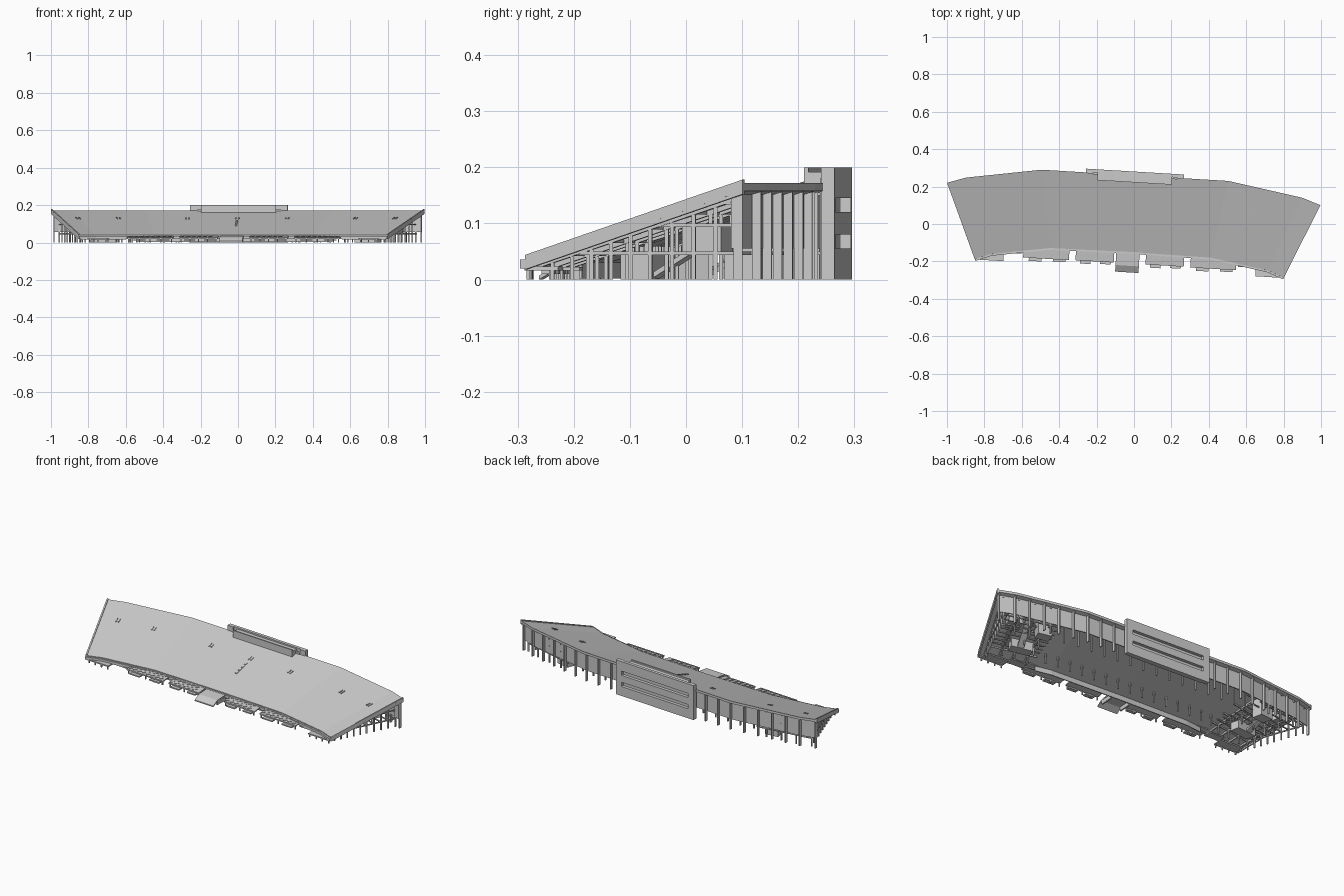
import bpy, bmesh, math
from mathutils import Vector, Matrix

if "Cube" in bpy.data.objects:
    bpy.data.objects.remove(bpy.data.objects["Cube"])

# the building is symmetric about its own axis, turned slightly in plan
TURN = Matrix.Rotation(math.radians(-3.43), 4, 'Z') @ Matrix.Translation((-0.011, 0, 0))
# half plan: (back u, back v, front u, front v), keyed by back u
PLAN = [(0, .26, 0, -.15), (.5, .26, .43, -.155), (.9, .194, .74, -.205), (1, .16, .828, -.238)]
Z_BACK, Z_FRONT, THICK = .172, .04, .014


def P(s, t, dz=0):
    """Point on the roof: s across (-1..1), t from back (0) to front (1)."""
    a = min(abs(s), 1)
    for p, q in zip(PLAN, PLAN[1:]):
        if a <= q[0] + 1e-6:
            f = (a - p[0]) / (q[0] - p[0])
            bu, bv, fu, fv = [i + (j - i) * f for i, j in zip(p, q)]
            break
    sign = 1 if s >= 0 else -1
    return Vector((sign * (bu + (fu - bu) * t), bv + (fv - bv) * t,
                   Z_BACK + (Z_FRONT - Z_BACK) * t + dz))


def at(p, z):
    return Vector((p.x, p.y, z))


def hexa(bm, low, high):
    a = [bm.verts.new(p) for p in low]
    b = [bm.verts.new(p) for p in high]
    bm.faces.new(a[::-1])
    bm.faces.new(b)
    n = len(a)
    for i in range(n):
        bm.faces.new((a[i], a[(i + 1) % n], b[(i + 1) % n], b[i]))


def box(bm, u0, u1, v0, v1, z0, z1):
    c = [(u0, v0), (u1, v0), (u1, v1), (u0, v1)]
    hexa(bm, [(u, v, z0) for u, v in c], [(u, v, z1) for u, v in c])


def post(bm, p, w, d, z0, z1):
    box(bm, p.x - w / 2, p.x + w / 2, p.y - d / 2, p.y + d / 2, z0, z1)


def beam(bm, p, q, w, h):
    """Bar between two points; p and q lie on its top centre line."""
    p, q = Vector(p), Vector(q)
    d = q - p
    n = Vector((-d.y, d.x, 0)).normalized() * (w / 2)
    top = [p - n, q - n, q + n, p + n]
    hexa(bm, [c - Vector((0, 0, h)) for c in top], top)


def make(name, build):
    bm = bmesh.new()
    build(bm)
    bmesh.ops.recalc_face_normals(bm, faces=bm.faces)
    bm.transform(TURN)
    me = bpy.data.meshes.new(name)
    bm.to_mesh(me)
    bm.free()
    ob = bpy.data.objects.new(name, me)
    bpy.context.collection.objects.link(ob)


FOLDS = [-1, -.9, -.5, 0, .5, .9, 1]


# fan-shaped sloping roof slab
def roof(bm):
    cols = [[bm.verts.new(P(s, t, dz)) for t, dz in
             ((0, 0), (1, 0), (1, -THICK), (0, -THICK))] for s in FOLDS]
    for a, b in zip(cols, cols[1:]):
        for i in range(4):
            bm.faces.new((a[i], a[(i + 1) % 4], b[(i + 1) % 4], b[i]))
    bm.faces.new(cols[0])
    bm.faces.new(cols[-1][::-1])


# small paired roof vents and the stepped hatch in the middle
def vents(bm):
    for s in (-.9, -.67, -.28, 0, .28, .67, .9):
        for d in (-.008, .008):
            beam(bm, P(s + d, .3, .004), P(s + d, .36, .004), .006, .008)
    for i in range(4):
        beam(bm, P(0, .42 + i * .06, .004), P(0, .46 + i * .06, .004), .012, .008)


# edge beams on the gable ends and along the front eave
def fascia(bm):
    for s in (-.996, .996):
        beam(bm, P(s, 0, .006), P(s, 1, .004), .008, .026)
    for a, b in zip(FOLDS, FOLDS[1:]):
        beam(bm, P(a, 1.012, -.003), P(b, 1.012, -.003), .010, .016)


# rear wall band, hung behind the fins
def rear_wall(bm):
    off = Vector((0, -.024, 0))
    for a, b in zip(FOLDS, FOLDS[1:]):
        p, q = at(P(a * .985, 0), .16) + off, at(P(b * .985, 0), .16) + off
        beam(bm, p, q, .006, .105)


# tall slim fins along the rear
def rear_fins(bm):
    for sg in (-1, 1):
        for i in range(9):
            p = P(sg * (.32 + i * .083), 0)
            post(bm, p - Vector((0, .014, 0)), .006, .016, 0, .158)


# central rear block with two long slots and a raised parapet
def rear_block(bm):
    w = .262
    for z0, z1 in ((0, .055), (.08, .12), (.145, .2)):
        box(bm, -.225, .225, .262, .28, z0, z1)
    for sg in (-1, 1):
        a, b = sorted((sg * .225, sg * w))
        box(bm, a, b, .256, .28, 0, .2)
    box(bm, -.225, .225, .252, .262, 0, .18)
    box(bm, -.2, .2, .222, .23, .15, .2)
    box(bm, -.2, .2, .23, .262, .15, .192)


# rows of inner columns carrying the roof, and the low front wall
def inner_columns(bm):
    for i in range(-7, 8):
        for t in (.2, .75):
            p = P(i * .085, t, -THICK)
            post(bm, p, .007, .007, 0, p.z)
    for a, b in ((-.62, -.5), (-.5, 0), (0, .5), (.5, .62)):
        beam(bm, at(P(a, .97), .03), at(P(b, .97), .03), .005, .028)


# open frames under both ends of the roof
def end_frames(bm):
    rows = [.06, .16, .26, .36, .46, .55, .64, .73, .82, .91]
    lines = (.965, .88, .79, .7)
    for sg in (-1, 1):
        for k, s in enumerate(lines):
            for t in rows[::1 if k == 0 else 2]:
                p = P(sg * s, t, -THICK)
                post(bm, p, .007, .007, 0, p.z)
            for z, t1 in ((.05, .82), (.1, .42), (.14, .13)):
                beam(bm, at(P(sg * s, .05), z), at(P(sg * s, t1), z), .006, .006)
            beam(bm, P(sg * s, .04, -THICK), P(sg * s, .98, -THICK), .008, .009)
        for t in rows[:-2]:
            beam(bm, at(P(sg * .965, t), .05), at(P(sg * .64, t), .05), .006, .006)
        for t in rows[::2]:
            beam(bm, P(sg * .965, t, -THICK), P(sg * .64, t, -THICK), .006, .008)


# service rooms and stair ramps inside the end frames
def end_rooms(bm):
    for sg in (-1, 1):
        for s0, s1, t0, t1, z0, z1 in ((.68, .76, .12, .26, 0, .1), (.84, .92, .18, .36, .05, .1),
                                       (.72, .86, .55, .68, 0, .045)):
            c = [(s0, t0), (s1, t0), (s1, t1), (s0, t1)]
            hexa(bm, [at(P(sg * s, t), z0) for s, t in c], [at(P(sg * s, t), z1) for s, t in c])
        beam(bm, at(P(sg * .8, .2), .1), at(P(sg * .8, .55), .012), .035, .01)


# front canopies with posts, diagonal slats and a lower ledge
def canopies(bm):
    for sg in (-1, 1):
        for u0, u1, v1 in ((.085, .29, -.212), (.325, .57, -.214)):
            a, b = sorted((sg * u0, sg * u1))
            beam(bm, ((a + b) / 2, -.15, .036), ((a + b) / 2, v1, .027), b - a, .007)
            m, h = (a + b) / 2, (b - a) / 2
            box(bm, m - h * .75, m - h * .2, v1 - .016, v1 + .01, .01, .017)
            box(bm, m + h * .3, m + h * .85, v1 - .012, v1 + .01, .01, .017)
            for i in range(int((b - a) / .03)):
                x = a + .004 + i * .03
                for v in (v1 + .006, v1 + .032):
                    z = .029 + (v - v1) * .145
                    beam(bm, (x, v, z), (x + .022, v + .018, z + .0026), .003, .004)
            for i in range(5):
                x = a + .008 + i * (b - a - .016) / 4
                post(bm, Vector((x, v1 + .006, 0)), .006, .006, 0, .022)
        # corner canopy
        a, b = sorted((sg * .675, sg * .815))
        box(bm, a, b, -.24, -.18, .016, .023)
        for f in (.05, .35, .65, .95):
            post(bm, Vector((a + (b - a) * f, -.234, 0)), .006, .006, 0, .016)
        a, b = sorted((sg * .58, sg * .675))
        box(bm, a, b, -.195, -.15, .016, .022)


# main entrance porch sloping down to the ground
def porch(bm):
    beam(bm, (-.012, -.145, .036), (-.012, -.225, .028), .125, .007)
    beam(bm, (-.012, -.225, .028), (-.012, -.26, .007), .125, .007)
    for u in (-.07, .046):
        box(bm, u - .004, u + .004, -.225, -.15, 0, .022)


for name, build in (("roof_slab", roof), ("roof_vents", vents),
                    ("roof_fascia", fascia), ("rear_wall", rear_wall), ("rear_fins", rear_fins),
                    ("rear_block", rear_block), ("inner_columns", inner_columns),
                    ("end_frames", end_frames), ("end_rooms", end_rooms),
                    ("front_canopies", canopies), ("entrance_porch", porch)):
    make(name, build)
